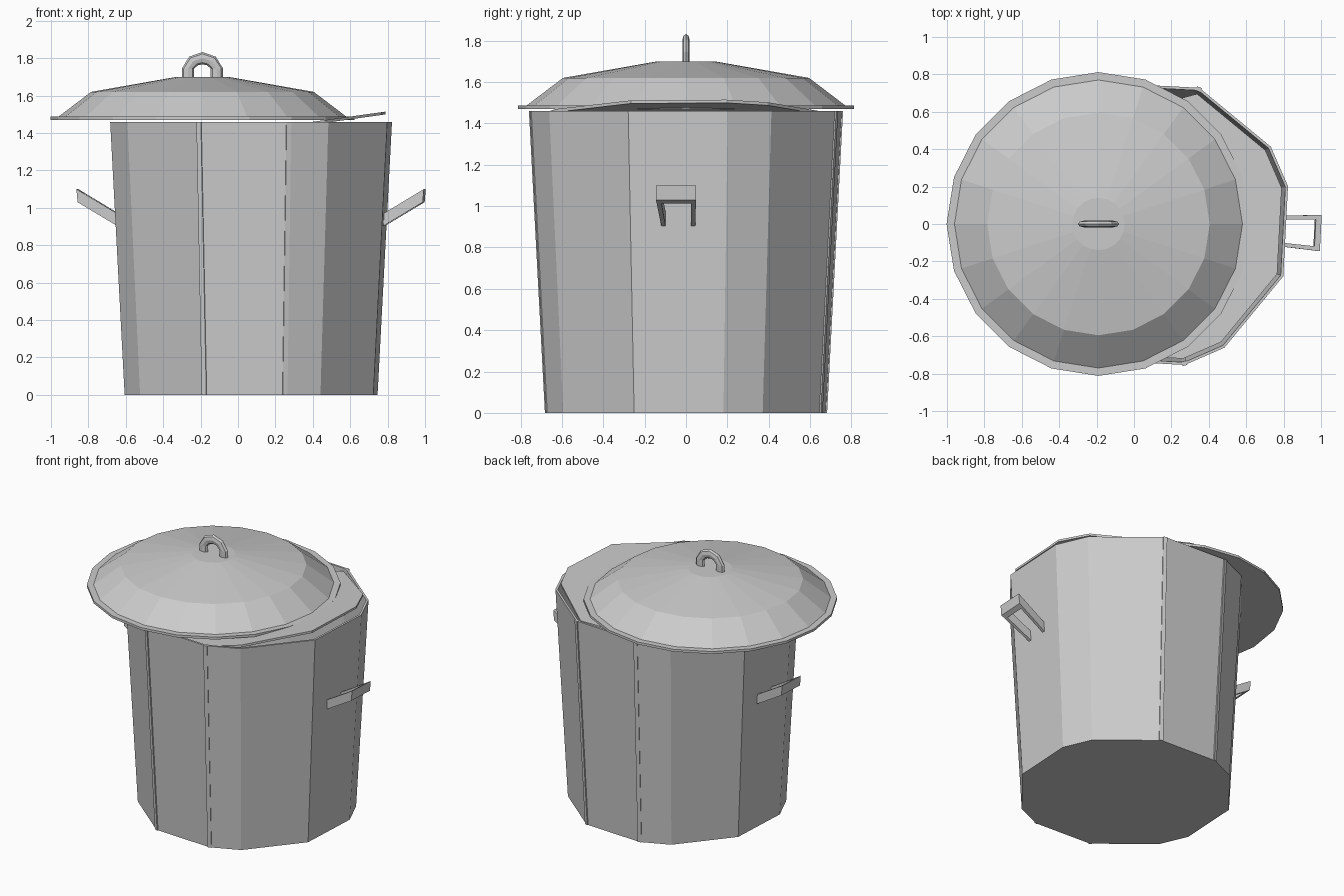
import bpy, bmesh
from math import sin, cos, radians, pi
from mathutils import Vector

if "Cube" in bpy.data.objects:
    bpy.data.objects.remove(bpy.data.objects["Cube"])

CX = 0.07      # can centre in x
LX = -0.19     # lid centre in x (slid off to the side)
# uneven twelve-sided outline, repeating every quarter turn
ANGLES = [radians(a + 90 * k) for k in range(4) for a in (-21, 15, 32)]


def loft(name, rings):
    """Skin a stack of equal-length rings and cap both ends."""
    bm = bmesh.new()
    vs = [[bm.verts.new(p) for p in ring] for ring in rings]
    n = len(vs[0])
    for a, b in zip(vs, vs[1:]):
        for i in range(n):
            j = (i + 1) % n
            bm.faces.new((a[i], a[j], b[j], b[i]))
    bm.faces.new(vs[0][::-1])
    bm.faces.new(vs[-1])
    bmesh.ops.recalc_face_normals(bm, faces=bm.faces)
    me = bpy.data.meshes.new(name)
    bm.to_mesh(me)
    bm.free()
    ob = bpy.data.objects.new(name, me)
    bpy.context.collection.objects.link(ob)
    return ob


def ring(cx, r, z, angles):
    return [(cx + r * cos(a), r * sin(a), z) for a in angles]


def polar(a, out, side, z):
    """Point given outward and sideways distances in direction a."""
    return (CX + out * cos(a) - side * sin(a), out * sin(a) + side * cos(a), z)


# Can body: tapered outside, rim, inner wall and floor
loft("can_body", [ring(CX, r, z, ANGLES) for r, z in
                  ((0.70, 0), (0.78, 1.46), (0.765, 1.46), (0.685, 0.02))])

# Raised seams down the front and back edges
for i, deg in enumerate((-111, -75, 69, 105)):
    a = radians(deg)
    loft(f"seam_{i + 1}", [[polar(a, r + o, s, z) for o, s in
                            ((-0.02, -0.013), (0.003, -0.013), (0.003, 0.013), (-0.02, 0.013))]
                           for r, z in ((0.70, 0), (0.78, 1.46))])

# Tilted fill surface just inside the rim
fill = []
for i, a in enumerate(ANGLES):
    r = 0.60 if i == 4 else 0.745
    x, y = CX + r * cos(a), r * sin(a)
    fill.append(Vector((x, y, 1.46 + 0.14 * (x - 0.40))))
loft("fill_surface", [[p - Vector((0, 0, 0.015)) for p in fill], fill])

# Side handles: sloping U-shaped brackets
U = ((0.69, -0.08), (0.93, -0.097), (0.93, 0.097), (0.69, 0.08),
     (0.69, 0.06), (0.90, 0.072), (0.90, -0.072), (0.69, -0.06))
for name, deg in (("right_handle", -3), ("left_handle", 177)):
    loft(name, [[polar(radians(deg), o - lean, s, 0.91 + 0.6 * (o - 0.73) + h) for o, s in U]
                for h, lean in ((0, 0.006), (0.07, 0))])

# Lid: flat rim, steep shoulder, shallow cone
ROUND = [2 * pi * i / 20 for i in range(20)]
loft("lid", [ring(LX, r, z, ROUND) for r, z in
             ((0.812, 1.47), (0.812, 1.487), (0.77, 1.487), (0.595, 1.62), (0.14, 1.70))])

# Lid handle: flattened tube bent into an arch
half = [(-0.077, 1.685, 1, 0), (-0.077, 1.745, 1, 0), (-0.048, 1.785, 0.7, -0.7)]
path = half + [(0, 1.80, 0, -1)] + [(-x, z, -nx, nz) for x, z, nx, nz in half[::-1]]
loft("lid_handle", [[(LX + x + 0.033 * cos(t) * nx, 0.018 * sin(t), z + 0.033 * cos(t) * nz)
                     for t in [2 * pi * k / 8 for k in range(8)]]
                    for x, z, nx, nz in path])
